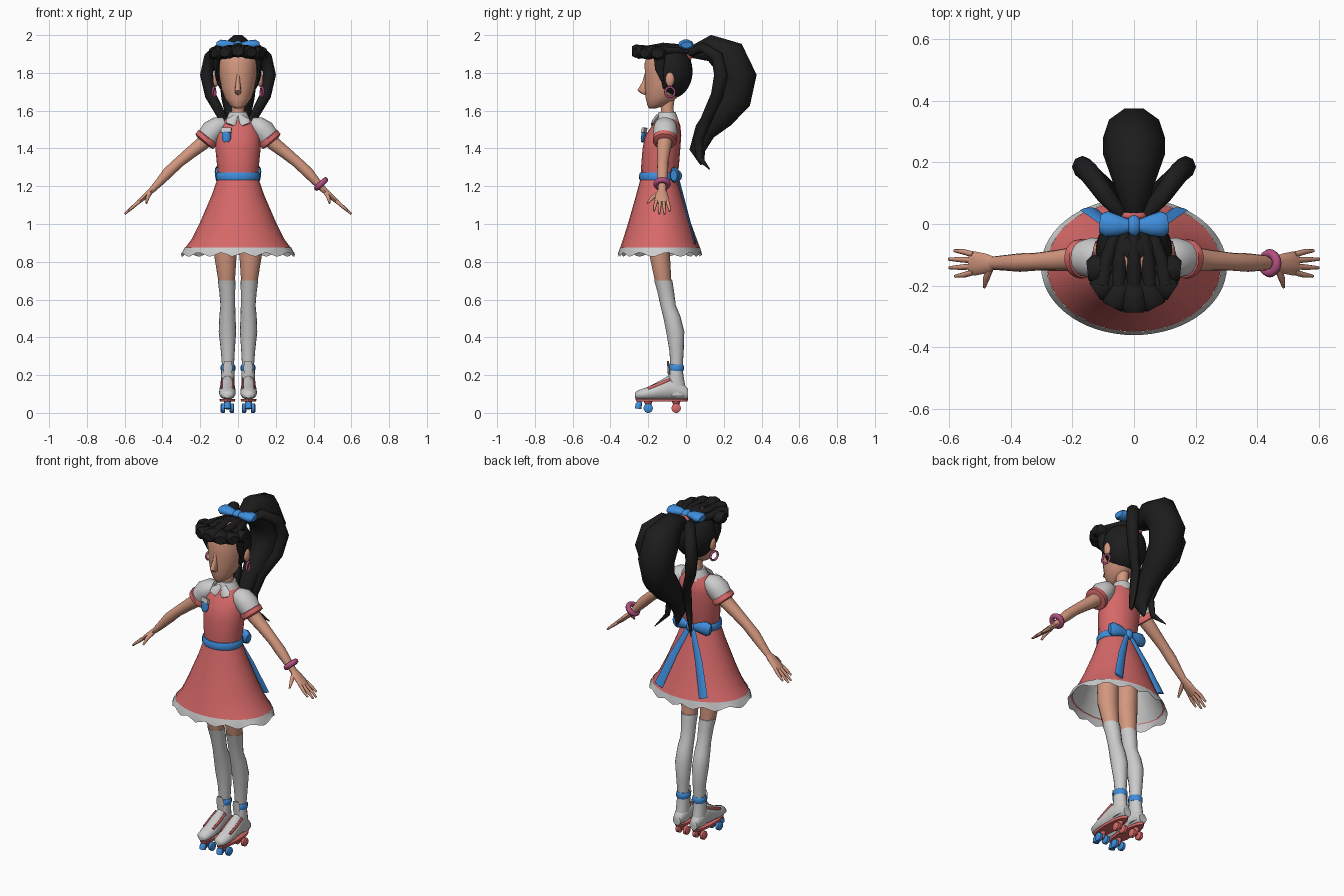
import bpy, bmesh, math
from mathutils import Vector

X, Y, Z = Vector((1, 0, 0)), Vector((0, 1, 0)), Vector((0, 0, 1))


def mat(name, r, g, b):
    m = bpy.data.materials.new(name)
    m.diffuse_color = (r, g, b, 1)
    return m


RED = mat("red", .68, .14, .14)
BLUE = mat("blue", .05, .27, .72)
SKIN = mat("skin", .65, .31, .21)
HAIR = mat("black", .012, .012, .012)
PINK = mat("magenta", .45, .08, .22)


def finish(o, name, m, mirror, angle=50):
    o.name = name
    if m:
        o.data.materials.append(m)
    bpy.ops.object.select_all(action='DESELECT')
    o.select_set(True)
    bpy.context.view_layer.objects.active = o
    bpy.ops.object.transform_apply(location=True, rotation=True, scale=True)
    bpy.ops.object.shade_smooth_by_angle(angle=math.radians(angle))
    if mirror:
        o.modifiers.new("mirror", 'MIRROR').use_clip = False
    return o


def tube(name, pts, m=None, n=14, ref=X, axis=None, mirror=False, caps=True, angle=50):
    """Loft of ellipses; each point is x, y, z, radius along ref, other radius."""
    bm = bmesh.new()
    P = [Vector(p[:3]) for p in pts]
    rings = []
    for i, p in enumerate(pts):
        t = axis or (P[min(i + 1, len(P) - 1)] - P[max(i - 1, 0)]).normalized()
        u = (ref - t * ref.dot(t)).normalized()
        v = t.cross(u)
        ang = [2 * math.pi * k / n for k in range(n)]
        rings.append([bm.verts.new(P[i] + u * p[3] * math.cos(a) + v * p[-1] * math.sin(a)) for a in ang])
    for a, b in zip(rings, rings[1:]):
        for k in range(n):
            bm.faces.new((a[k], a[(k + 1) % n], b[(k + 1) % n], b[k]))
    if caps:
        bm.faces.new(rings[0])
        bm.faces.new(rings[-1])
    bmesh.ops.recalc_face_normals(bm, faces=bm.faces)
    me = bpy.data.meshes.new(name)
    bm.to_mesh(me)
    o = bpy.data.objects.new(name, me)
    bpy.context.collection.objects.link(o)
    return finish(o, name, m, mirror, angle)


def ball(name, loc, scale, m=None, rot=(0, 0, 0), mirror=False, seg=14):
    bpy.ops.mesh.primitive_uv_sphere_add(segments=seg, ring_count=max(6, seg // 2), location=loc, rotation=rot)
    bpy.context.object.scale = scale
    return finish(bpy.context.object, name, m, mirror)


def ring(name, loc, R, r, m, rot=(0, 0, 0), mirror=False):
    bpy.ops.mesh.primitive_torus_add(major_radius=R, minor_radius=r, major_segments=20,
                                     minor_segments=8, location=loc, rotation=rot)
    return finish(bpy.context.object, name, m, mirror)


def box(name, loc, size, m=None, rot=(0, 0, 0), mirror=False):
    bpy.ops.mesh.primitive_cube_add(size=1, location=loc, rotation=rot)
    bpy.context.object.scale = size
    return finish(bpy.context.object, name, m, mirror, 30)


def stack(name, rows, m=None, **kw):
    """Horizontal rings given as z, y centre, x radius, y radius."""
    return tube(name, [(0, y, z, a, b) for z, y, a, b in rows], m, axis=Z, **kw)


# Dress: bodice, flared skirt, lining, scalloped trim, belt, collar
stack("bodice", [(1.23, -.145, .103, .09), (1.3, -.138, .11, .1), (1.4, -.13, .12, .1), (1.47, -.12, .118, .095),
                 (1.52, -.105, .104, .075), (1.56, -.1, .06, .055), (1.58, -.1, .045, .045)], RED, n=20)
skirt = [(1.25, -.145, .105, .093), (1.15, -.143, .14, .122), (1.0, -.14, .205, .168),
         (.92, -.138, .245, .195), (.87, -.137, .283, .213)]
stack("skirt", skirt, RED, n=24, caps=False)
stack("skirt_lining", [(z, y, a - .008, b - .008) for z, y, a, b in skirt], n=24, caps=False)
trim = stack("hem_trim", [(.876, -.137, .282, .212), (.855, -.138, .292, .218), (.838, -.138, .301, .222)],
             n=60, caps=False)
for v in trim.data.vertices:
    if v.co.z < .85:
        v.co.z += .011 * math.sin(12 * math.atan2(v.co.y + .138, v.co.x))
stack("belt", [(1.232, -.145, .113, .1), (1.24, -.145, .117, .104), (1.265, -.145, .115, .102),
               (1.273, -.145, .11, .098)], BLUE, n=24)
stack("collar", [(1.535, -.1, .074, .066), (1.56, -.1, .062, .058), (1.592, -.1, .046, .046)], n=18)
tube("collar_flap", [(.012, -.148, 1.572, .012, .012), (.035, -.17, 1.545, .03, .01), (.043, -.18, 1.527, .022, .006)],
     n=8, mirror=True)
box("name_tag", (-.062, -.221, 1.497), (.056, .014, .026), rot=(-.25, 0, -.3))
tube("chest_pocket", [(-.062, -.22, 1.486, .024, .014), (-.062, -.228, 1.45, .024, .012), (-.06, -.228, 1.434, .014, .01)],
     BLUE, n=8)

# Waist bow at the back with two tails
ball("waist_bow_knot", (0, -.045, 1.255), (.025, .024, .03), BLUE)
tube("waist_bow_loop", [(.01, -.05, 1.255, .015, .012), (.05, -.052, 1.26, .03, .02), (.095, -.06, 1.26, .042, .026),
                        (.118, -.065, 1.257, .03, .018)], BLUE, ref=Z, n=10, mirror=True)
tube("waist_bow_tail", [(.012, -.045, 1.25, .014, .007), (.085, .0, 1.08, .023, .007), (.148, .047, .9, .028, .007)],
     BLUE, n=6, mirror=True)

# Neck, head, nose, ears
stack("neck", [(1.55, -.095, .04, .04), (1.61, -.1, .033, .034), (1.7, -.1, .036, .045)], SKIN)
stack("head", [(1.612, -.178, .018, .018), (1.628, -.155, .043, .05), (1.665, -.132, .07, .082),
               (1.72, -.112, .089, .106), (1.78, -.105, .1, .114), (1.85, -.1, .103, .12),
               (1.91, -.1, .09, .1), (1.945, -.1, .03, .03)], SKIN, n=22, angle=80)
stack("nose", [(1.81, -.205, .007, .01), (1.75, -.215, .012, .018), (1.708, -.225, .017, .034),
               (1.69, -.216, .014, .022), (1.684, -.212, .005, .008)], SKIN, n=10)
ball("ear", (.118, -.085, 1.765), (.016, .024, .04), SKIN, mirror=True)
ring("earring", (.127, -.085, 1.698), .026, .006, PINK, (0, math.pi / 2, .25), True)

# Hair cap, opened around the face
cap = ball("hair_cap", (0, -.082, 1.808), (.124, .117, .145), HAIR, seg=28)
bm = bmesh.new()
bm.from_mesh(cap.data)
gone = [f for f in bm.faces if (c := f.calc_center_median()).y < -.125 and c.z < 1.875 or c.z < 1.68 and c.y < -.08]
bmesh.ops.delete(bm, geom=gone, context='FACES')
bm.to_mesh(cap.data)
bm.free()
sol = cap.modifiers.new("thickness", 'SOLIDIFY')
sol.thickness = .012
tube("sideburn", [(.11, -.14, 1.88, .03, .018), (.114, -.14, 1.82, .024, .013), (.11, -.125, 1.76, .008, .006)],
     HAIR, ref=Y, n=8, mirror=True)

# Rolled fringe curls fanned round the forehead
for i in range(7):
    a = math.radians(-84 + 28 * i)
    c = Vector((.108 * math.sin(a), -.135 - .108 * math.cos(a), 1.915 - .012 * abs(math.sin(a))))
    d = Vector((math.sin(a), -math.cos(a), 0))
    tube("fringe_curl", [(*(c + d * s), w, h) for s, w, h in
                         [(-.06, .025, .03), (-.02, .032, .042), (.025, .035, .047), (.044, .025, .032)]],
         HAIR, ref=Z, n=8)
for i in range(5):
    x = .036 * (i - 2)
    tube("crown_lock", [(x * 1.4, -.2, 1.92, .025, .025), (x * 1.25, -.12, 1.938 - abs(x) * .3, .024, .022),
                        (x * .8, -.03, 1.932 - abs(x) * .2, .02, .02), (x * .4, .02, 1.912, .012, .012)], HAIR, n=8)

# Ponytail: a heavy middle lock and two slim side locks
tube("ponytail", [(0, .02, 1.908, .03, .03), (0, .125, 1.932, .065, .073), (0, .225, 1.885, .1, .103),
                  (0, .28, 1.775, .1, .1), (0, .26, 1.665, .088, .092), (0, .18, 1.575, .068, .082),
                  (0, .1, 1.49, .05, .06), (0, .06, 1.39, .034, .044), (0, .085, 1.315, .004, .01)], HAIR, n=10)
tube("side_lock", [(.03, .02, 1.905, .02, .02), (.09, .09, 1.935, .03, .028), (.145, .165, 1.885, .035, .034),
                   (.167, .185, 1.79, .034, .036), (.145, .165, 1.68, .03, .034), (.08, .11, 1.56, .024, .03),
                   (.06, .065, 1.45, .018, .026), (.075, .07, 1.35, .012, .018), (.12, .125, 1.29, .002, .003)],
     HAIR, n=8, mirror=True)
ring("hair_band", (0, .022, 1.907), .032, .014, RED, (math.pi / 2 - .2, 0, 0))
ball("hair_bow_knot", (0, -.005, 1.947), (.024, .035, .024), BLUE)
tube("hair_bow_loop", [(.01, -.005, 1.947, .018, .013), (.05, -.005, 1.95, .033, .022), (.09, 0, 1.95, .042, .027),
                       (.11, .002, 1.948, .03, .017)], BLUE, ref=Y, n=10, mirror=True)

# Arms: puffed sleeve, cuff, arm, palm, fingers
tube("sleeve", [(.07, -.105, 1.53, .04, .035), (.1, -.108, 1.52, .06, .052), (.135, -.11, 1.492, .066, .062),
                (.17, -.112, 1.447, .056, .056)], ref=Y, n=16, mirror=True)
tube("sleeve_cuff", [(.158, -.112, 1.46, .058, .058), (.162, -.112, 1.455, .064, .064),
                     (.178, -.113, 1.437, .063, .063), (.182, -.113, 1.432, .045, .045)], RED, ref=Y, n=18, mirror=True)
tube("arm", [(.12, -.11, 1.5, .045, .045), (.19, -.114, 1.425, .04, .038), (.25, -.118, 1.378, .034, .033),
             (.315, -.122, 1.325, .029, .029), (.37, -.125, 1.273, .03, .03), (.42, -.126, 1.217, .025, .022),
             (.46, -.127, 1.175, .021, .016)], SKIN, ref=Y, mirror=True)
tube("palm", [(.45, -.127, 1.185, .02, .015), (.48, -.128, 1.158, .032, .015), (.515, -.128, 1.126, .039, .013),
              (.532, -.128, 1.112, .034, .009)], SKIN, ref=Y, n=10, mirror=True)
for i, tip in enumerate((.582, .6, .598, .58)):
    y, dz = -.099 - .019 * i, (tip - .52) * .87
    tube("finger", [(.52, y, 1.122, .01, .01), ((.52 + tip) / 2, y * 1.3 + .038, 1.122 - dz / 2, .009, .009),
                    (tip, y * 1.45 + .057, 1.122 - dz, .005, .005)], SKIN, ref=Y, n=8, mirror=True)
tube("thumb", [(.465, -.14, 1.165, .012, .012), (.478, -.175, 1.142, .011, .011), (.485, -.205, 1.11, .005, .005)],
     SKIN, n=8, mirror=True)
ring("bracelet", (.44, -.127, 1.212), .031, .015, PINK, (0, math.radians(137), 0))

# Legs and stockings
tube("thigh", [(.068, -.14, .98, .06, .06), (.067, -.14, .84, .06, .056), (.06, -.12, .69, .043, .044)],
     SKIN, axis=Z, mirror=True)
tube("stocking", [(.06, -.12, .7, .047, .048), (.057, -.107, .64, .042, .044), (.054, -.095, .57, .039, .041),
                  (.056, -.075, .51, .043, .046), (.056, -.057, .43, .046, .048), (.054, -.05, .33, .037, .038),
                  (.053, -.05, .24, .031, .032)], axis=Z, n=16, mirror=True)

# Roller skates
tube("boot_foot", [(.056, -.27, .092, .016, .014), (.056, -.255, .096, .034, .024), (.056, -.2, .104, .044, .034),
                   (.056, -.14, .12, .043, .05), (.055, -.09, .135, .038, .063), (.055, -.03, .12, .037, .05),
                   (.055, .01, .1, .025, .028)], axis=Y, n=16, mirror=True)
tube("boot_shaft", [(.055, -.045, .09, .036, .052), (.055, -.053, .16, .036, .046), (.054, -.053, .21, .035, .038),
                    (.054, -.052, .235, .035, .036)], axis=Z, n=16, mirror=True)
tube("boot_tongue", [(.054, -.088, .2, .022, .008), (.054, -.092, .245, .025, .007), (.054, -.096, .275, .018, .005)],
     n=8, mirror=True)
tube("ankle_band", [(.053, -.051, .22, .035, .036), (.053, -.051, .228, .039, .04), (.053, -.051, .248, .039, .04),
                    (.053, -.051, .256, .034, .035)], BLUE, axis=Z, n=16, mirror=True)
tube("sole_plate", [(.056, -.128, .06, .04, .136), (.056, -.128, .074, .042, .14)], RED, axis=Z, n=20, mirror=True)
for s in (-1, 1):
    tube("boot_stripe", [(.056 + s * .03, -.2, .128, .01, .006), (.055 + s * .032, -.14, .152, .01, .006),
                         (.055 + s * .03, -.085, .178, .008, .006)], RED, ref=Z, n=6, mirror=True)
    for y, m in ((-.2, BLUE), (-.052, RED)):
        x = .056 + s * .024
        tube("wheel", [(x - .012, y, .025, .02, .02), (x - .008, y, .025, .025, .025), (x + .008, y, .025, .025, .025),
                       (x + .012, y, .025, .02, .02)], m, ref=Y, n=14, mirror=True)
for y in (-.2, -.052):
    tube("truck", [(.056, y, .064, .02, .024), (.056, y, .022, .008, .008)], RED, axis=Z, n=8, mirror=True)
tube("toe_stop", [(.056, -.24, .062, .01, .01), (.056, -.25, .045, .018, .018), (.056, -.254, .022, .018, .018)],
     BLUE, n=10, mirror=True)
